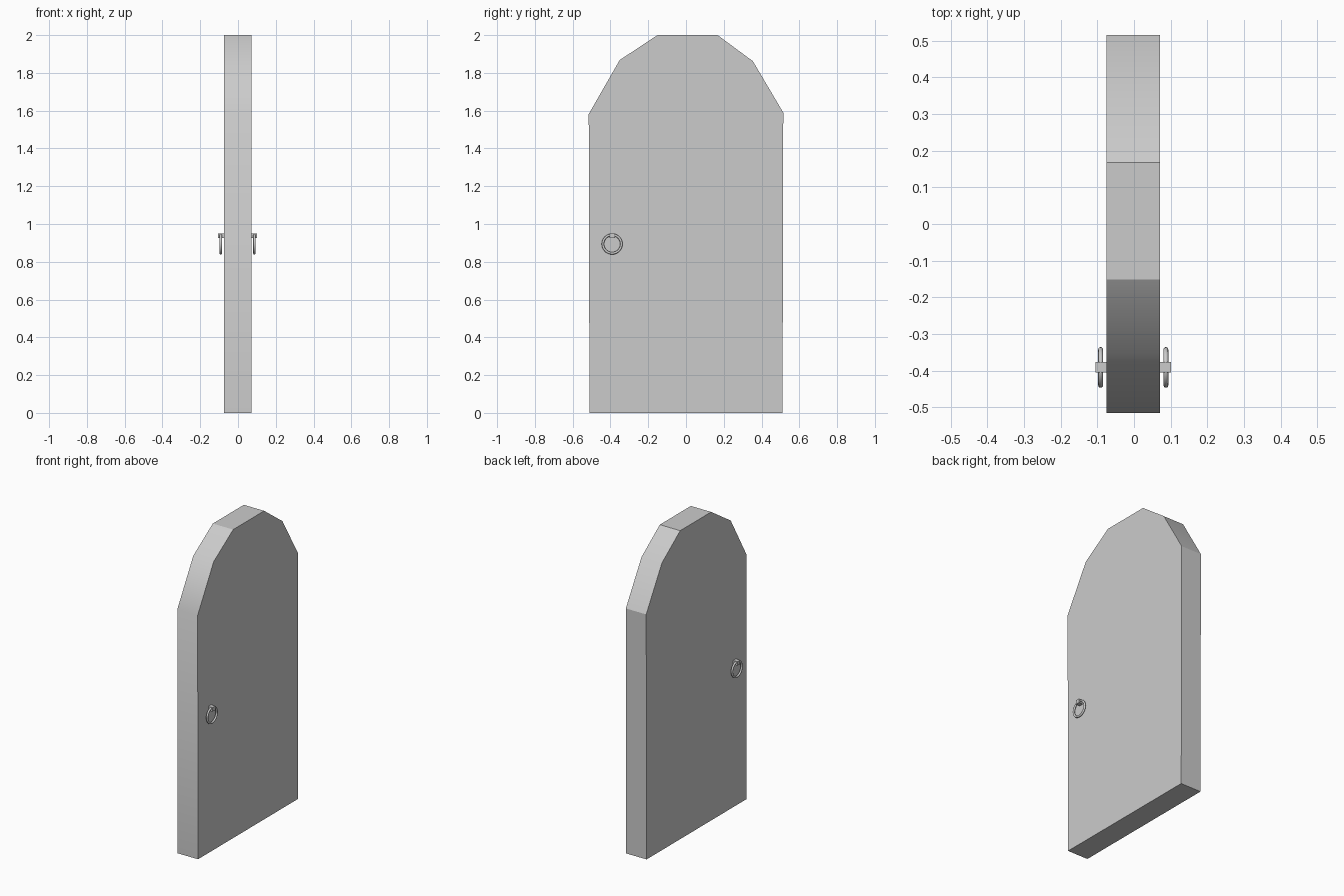
import bpy, bmesh, math

if "Cube" in bpy.data.objects:
    bpy.data.objects.remove(bpy.data.objects["Cube"])

# Door slab: arched profile in the y-z plane, extruded through its thickness
X0, X1 = -0.075, 0.071
profile = [(-0.511, 0), (0.511, 0), (0.515, 1.59), (0.354, 1.862),
           (0.167, 2.0), (-0.151, 2.0), (-0.351, 1.868), (-0.515, 1.582)]
bm = bmesh.new()
face = bm.faces.new([bm.verts.new((X0, y, z)) for y, z in profile])
ext = bmesh.ops.extrude_face_region(bm, geom=[face])
bmesh.ops.translate(bm, vec=(X1 - X0, 0, 0),
                    verts=[v for v in ext["geom"] if isinstance(v, bmesh.types.BMVert)])
bmesh.ops.recalc_face_normals(bm, faces=bm.faces)
mesh = bpy.data.meshes.new("door_slab")
bm.to_mesh(mesh)
bm.free()
door = bpy.data.objects.new("door_slab", mesh)
bpy.context.collection.objects.link(door)
bpy.context.view_layer.objects.active = door
door.select_set(True)
bpy.ops.object.shade_smooth_by_angle(angle=math.radians(30))

# Ring pull and its mount on each face
HANDLE_Y = -0.391
for side, face_x, s in (("left", X0, -1), ("right", X1, 1)):
    bpy.ops.mesh.primitive_cube_add(size=1, location=(face_x + s * 0.013, HANDLE_Y, 0.938))
    mount = bpy.context.object
    mount.name = side + "_handle_mount"
    mount.scale = (0.034, 0.029, 0.026)

    bpy.ops.mesh.primitive_torus_add(
        location=(face_x + s * 0.016, HANDLE_Y, 0.894), rotation=(0, math.pi / 2, 0),
        major_radius=0.049, minor_radius=0.0065, major_segments=32, minor_segments=12)
    bpy.context.object.name = side + "_handle_ring"
    bpy.ops.object.shade_smooth()
